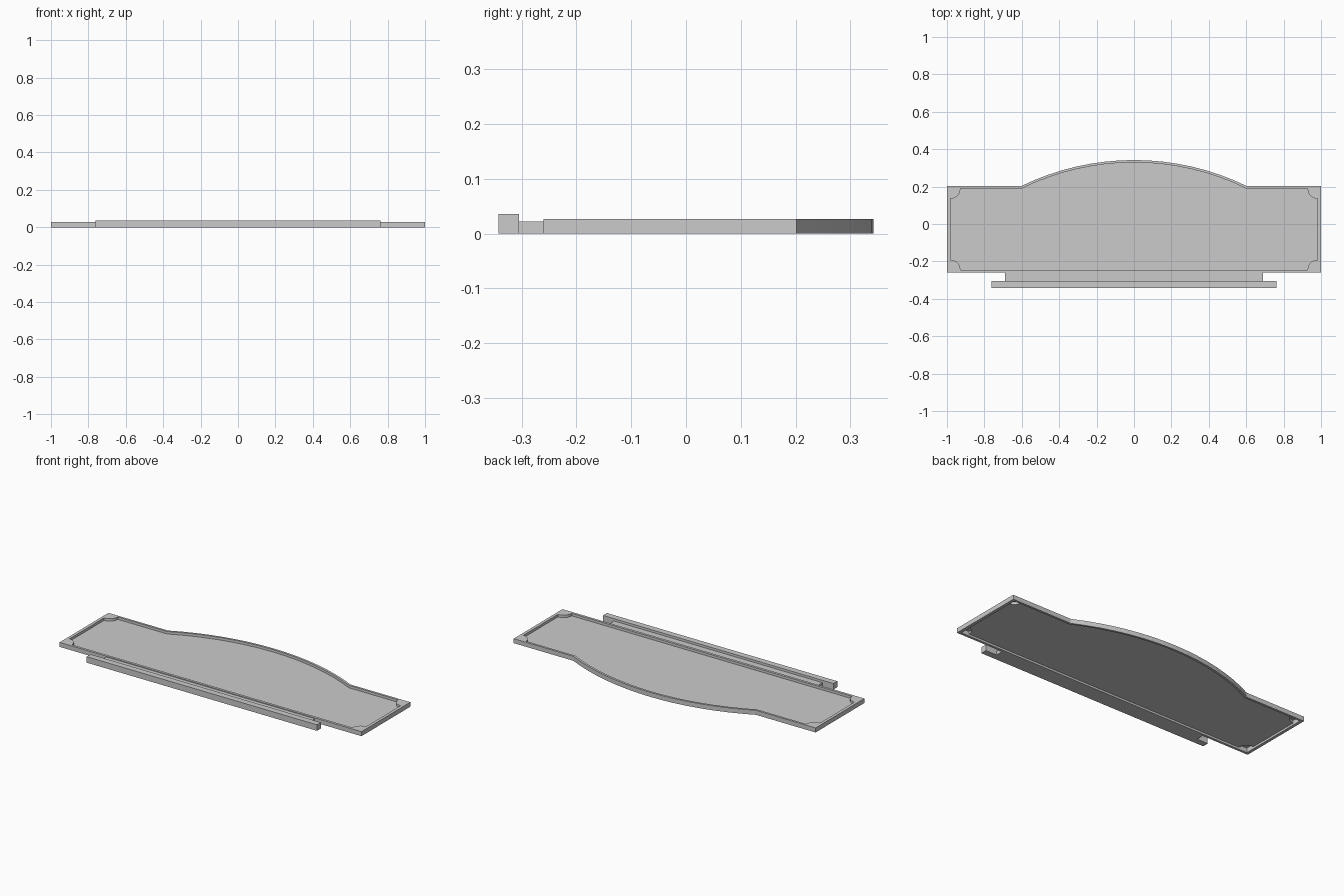
import bpy, bmesh
from math import sin, cos, asin, sqrt, pi

if "Cube" in bpy.data.objects:
    bpy.data.objects.remove(bpy.data.objects["Cube"])

TOP, PANEL_Z, SEGS = 0.027, 0.012, 16
IX, IY0, IY1, NOTCH = 0.982, -0.245, 0.189, 0.054
ARC_CY, ARC_R = -1.035, 1.377


def finish(name, bm, fix=True):
    bmesh.ops.remove_doubles(bm, verts=bm.verts, dist=1e-5)
    if fix:
        bmesh.ops.recalc_face_normals(bm, faces=bm.faces)
    me = bpy.data.meshes.new(name)
    bm.to_mesh(me)
    bm.free()
    ob = bpy.data.objects.new(name, me)
    bpy.context.collection.objects.link(ob)
    return ob


def box(name, x, y0, y1, h):
    bm = bmesh.new()
    bmesh.ops.create_cube(bm, size=1)
    for v in bm.verts:
        v.co = (v.co.x * 2 * x, (y0 + y1) / 2 + v.co.y * (y1 - y0), (v.co.z + 0.5) * h)
    return finish(name, bm)


def crest(radius, y):
    # arched top edge, right to left, starting and ending at height y
    a = asin(sqrt(radius ** 2 - (y - ARC_CY) ** 2) / radius)
    angles = [a - 2 * a * i / SEGS for i in range(SEGS + 1)]
    return [(radius * sin(t), ARC_CY + radius * cos(t)) for t in angles]


def outline(x, y0, y1, radius):
    return [(-x, y0), (x, y0), (x, y1)] + crest(radius, y1) + [(-x, y1)]


def notch(cx, cy, start):
    # quarter circle scooped around a corner, running clockwise
    return [(cx + NOTCH * cos(start - pi / 2 * i / 6),
             cy + NOTCH * sin(start - pi / 2 * i / 6)) for i in range(7)]


# Rim with arched crest
bm = bmesh.new()
outer = outline(1.0, -0.26, 0.202, ARC_R)
inner = outline(IX, IY0, IY1, ARC_R - 0.013)
rings = [[bm.verts.new((x, y, z)) for x, y in pts]
         for pts, z in ((outer, 0), (outer, TOP), (inner, TOP), (inner, 0))]
n = len(outer)
for r in range(4):
    a, b = rings[r], rings[(r + 1) % 4]
    for i in range(n):
        j = (i + 1) % n
        bm.faces.new((a[i], a[j], b[j], b[i]))
finish("rim", bm)

# Scooped corners: flat cap plus curved wall down to the panel
corners = [(-IX, IY0, pi / 2), (IX, IY0, pi), (IX, IY1, 1.5 * pi), (-IX, IY1, 0)]
bm = bmesh.new()
for cx, cy, start in corners:
    pts = notch(cx, cy, start)
    up = [bm.verts.new((x, y, TOP)) for x, y in pts]
    low = [bm.verts.new((x, y, PANEL_Z)) for x, y in pts]
    bm.faces.new([bm.verts.new((cx, cy, TOP))] + up[::-1])
    for i in range(6):
        bm.faces.new((up[i], up[i + 1], low[i + 1], low[i]))
finish("corner_scoops", bm, fix=False)

# Recessed panel
loop = []
for k, c in enumerate(corners):
    loop += notch(*c)
    if k == 2:
        loop += crest(ARC_R - 0.013, IY1)
bm = bmesh.new()
face = bm.faces.new([bm.verts.new((x, y, PANEL_Z)) for x, y in loop])
face.normal_update()
if face.normal.z < 0:
    face.normal_flip()
bmesh.ops.triangulate(bm, faces=bm.faces)
finish("panel", bm, fix=False)

# Stepped base under the front edge
box("base_neck", 0.69, -0.305, -0.26, 0.022)
box("base_bar", 0.763, -0.342, -0.305, 0.036)
